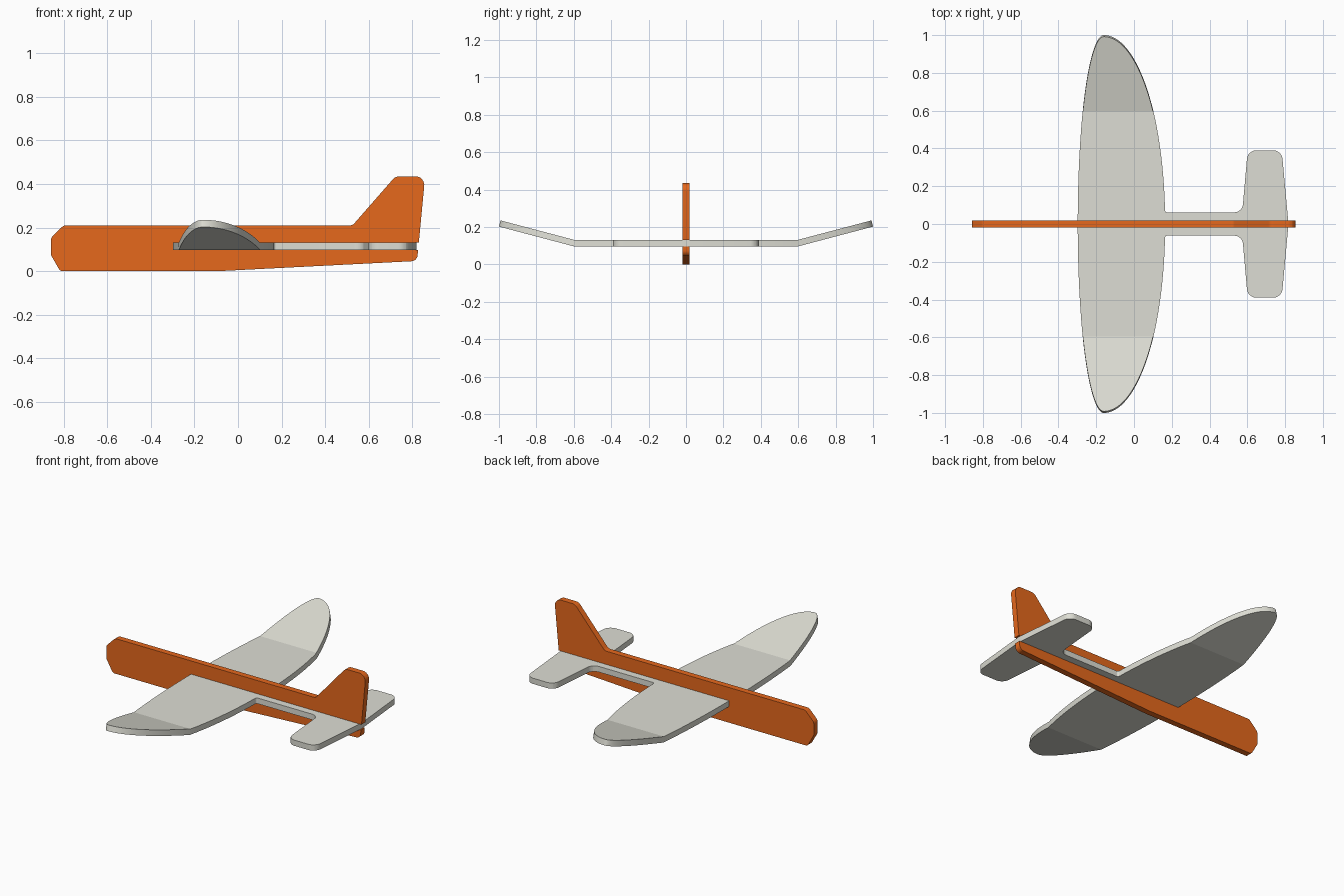
import bpy, bmesh
from math import sin, cos, tan, pi, asin, radians
from mathutils import Vector

cube = bpy.data.objects.get("Cube")
if cube:
    bpy.data.objects.remove(cube)

SLOT_LOW, SLOT_HIGH = 0.097, 0.131     # wing sheet sits between these heights
THICK = SLOT_HIGH - SLOT_LOW
BEND_Y, BEND = 0.6, radians(14.8)      # where and how far the tips fold up


def material(name, color):
    m = bpy.data.materials.new(name)
    m.use_nodes = True
    m.diffuse_color = color
    m.node_tree.nodes["Principled BSDF"].inputs["Base Color"].default_value = color
    return m


def rounded(corners, steps=8):
    """Path through (x, y, radius) corners, each replaced by an arc."""
    pts = [Vector(c[:2]) for c in corners]
    out = []
    for i, p in enumerate(pts):
        r = corners[i][2]
        if r == 0:
            out.append(p)
            continue
        u = (pts[i - 1] - p).normalized()
        v = (pts[(i + 1) % len(pts)] - p).normalized()
        half = u.angle(v) / 2
        centre = p + (u + v).normalized() * r / sin(half)
        a = p + u * r / tan(half) - centre
        b = p + v * r / tan(half) - centre
        out += [centre + a.lerp(b, k / steps).normalized() * r for k in range(steps + 1)]
    return out


def sheet(name, points, depth, mat):
    """Extrude a closed 3D outline along depth; return the object and bmesh."""
    bm = bmesh.new()
    face = bm.faces.new([bm.verts.new(p) for p in points])
    res = bmesh.ops.extrude_face_region(bm, geom=[face], use_keep_orig=True)
    verts = [g for g in res["geom"] if isinstance(g, bmesh.types.BMVert)]
    bmesh.ops.translate(bm, verts=verts, vec=depth)
    bmesh.ops.recalc_face_normals(bm, faces=bm.faces)
    mesh = bpy.data.meshes.new(name)
    mesh.materials.append(mat)
    obj = bpy.data.objects.new(name, mesh)
    bpy.context.collection.objects.link(obj)
    return obj, bm


def finish(obj, bm):
    bm.to_mesh(obj.data)
    bm.free()
    bpy.ops.object.select_all(action="DESELECT")
    obj.select_set(True)
    bpy.context.view_layer.objects.active = obj
    bpy.ops.object.shade_smooth_by_angle(angle=radians(12.5))


orange = material("orange", (0.79, 0.138, 0.012, 1))
grey = material("warm grey", (0.73, 0.73, 0.66, 1))

# Fuselage: upright plate with fin, slotted from the tail for the wing sheet
profile = rounded([
    (-0.858, 0.152, 0.03), (-0.80, 0.21, 0.03), (0.525, 0.21, 0.03),
    (0.722, 0.435, 0.04), (0.858, 0.435, 0.04), (0.829, SLOT_HIGH, 0),
    (-0.298, SLOT_HIGH, 0), (-0.298, SLOT_LOW, 0), (0.825, SLOT_LOW, 0),
    (0.822, 0.047, 0.03), (-0.10, 0, 0), (-0.815, 0, 0.02), (-0.858, 0.075, 0.03)])
half_width = 0.018
obj, bm = sheet("fuselage", [(p.x, -half_width, p.y) for p in profile],
                (0, 2 * half_width, 0), orange)
finish(obj, bm)

# Wing sheet: elliptic wing, boom and tailplane in one outline
tip_x, front, back, span = -0.16, 0.138, 0.325, 1.014
stick = 0.062
steps = 48
half = [Vector((tip_x - front * cos(t), span * sin(t)))
        for t in (pi / 2 * k / steps for k in range(steps + 1))]
end = asin((stick + 0.012) / span)
half += [Vector((tip_x + back * cos(t), span * sin(t)))
         for t in (pi / 2 + (end - pi / 2) * k / steps for k in range(1, steps + 1))]
tail = rounded([(0.164, 0.08, 0), (0.166, stick, 0.01), (0.573, stick, 0.045),
                (0.602, 0.39, 0.05), (0.782, 0.39, 0.05), (0.818, 0, 0)])
half += tail[1:]
outline = half + [Vector((p.x, -p.y)) for p in reversed(half[1:-1])]
obj, bm = sheet("wing_and_tailplane", [(p.x, p.y, SLOT_LOW) for p in outline],
                (0, 0, THICK), grey)

# Score both fold lines, then fold the tips upward with a mitred joint
for side in (-1, 1):
    bmesh.ops.bisect_plane(bm, geom=bm.verts[:] + bm.edges[:] + bm.faces[:],
                           plane_co=(0, side * BEND_Y, 0), plane_no=(0, 1, 0))
for v in bm.verts:
    side = 1 if v.co.y > 0 else -1
    run, rise = abs(v.co.y) - BEND_Y, v.co.z - SLOT_LOW
    if run > 0.0001:
        v.co.y = side * (BEND_Y + run * cos(BEND) - rise * sin(BEND))
        v.co.z = SLOT_LOW + run * sin(BEND) + rise * cos(BEND)
    elif run > -0.0001:
        v.co.y = side * (BEND_Y - rise * tan(BEND / 2))
finish(obj, bm)
